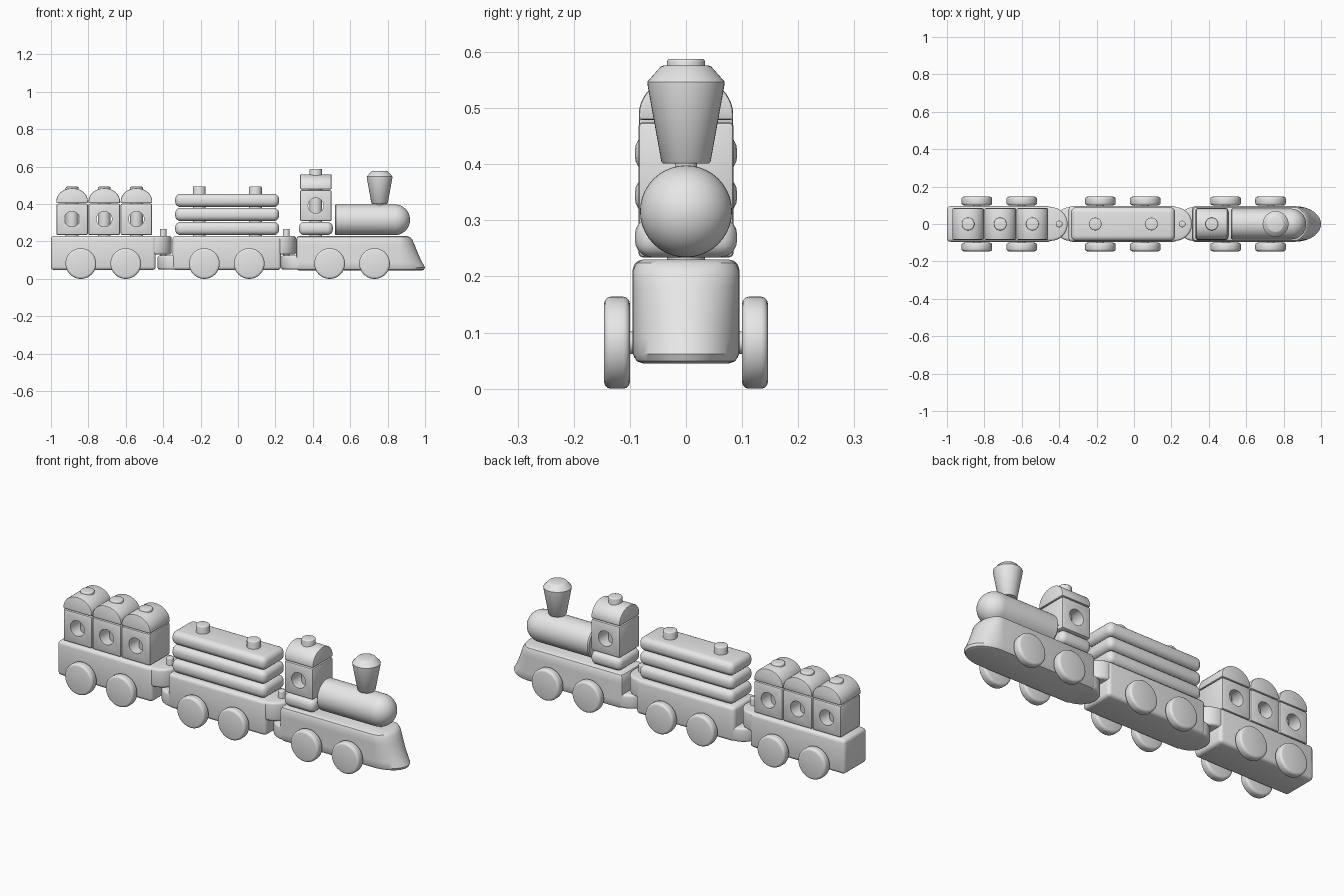
import bpy, bmesh
from math import sin, cos, pi, radians
from mathutils import Matrix

cube = bpy.data.objects.get("Cube")
if cube:
    bpy.data.objects.remove(cube)

grey = bpy.data.materials.new("plain_grey")
grey.use_nodes = True
grey.diffuse_color = (0.8, 0.8, 0.8, 1)
grey.node_tree.nodes["Principled BSDF"].inputs["Base Color"].default_value = (0.8, 0.8, 0.8, 1)


def smooth(ob):
    bpy.ops.object.select_all(action='DESELECT')
    ob.select_set(True)
    bpy.context.view_layer.objects.active = ob
    bpy.ops.object.shade_smooth_by_angle(angle=radians(35))


def finish(name, bm, bevel=0, segments=3):
    """Round the sharp edges and turn the bmesh into an object."""
    bmesh.ops.recalc_face_normals(bm, faces=bm.faces)
    if bevel:
        edges = [e for e in bm.edges if e.calc_face_angle(0) > radians(40)]
        bmesh.ops.bevel(bm, geom=edges, offset=bevel, segments=segments,
                        profile=0.5, affect='EDGES', clamp_overlap=True)
    mesh = bpy.data.meshes.new(name)
    bm.to_mesh(mesh)
    bm.free()
    mesh.materials.append(grey)
    ob = bpy.data.objects.new(name, mesh)
    bpy.context.collection.objects.link(ob)
    smooth(ob)
    return ob


def loft(name, rings, bevel=0, segments=3):
    """Skin a stack of closed rings and cap both ends."""
    bm = bmesh.new()
    loops = [[bm.verts.new(p) for p in ring] for ring in rings]
    n = len(loops[0])
    for a, b in zip(loops, loops[1:]):
        for i in range(n):
            j = (i + 1) % n
            bm.faces.new((a[i], a[j], b[j], b[i]))
    bm.faces.new(loops[0][::-1])
    bm.faces.new(loops[-1])
    return finish(name, bm, bevel, segments)


def box(name, x0, x1, half_y, z0, z1, bevel, segments=3):
    ring = [(x0, -half_y), (x1, -half_y), (x1, half_y), (x0, half_y)]
    return loft(name, [[(x, y, z) for x, y in ring] for z in (z0, z1)], bevel, segments)


def cylinder(name, centre, radius, length, axis='Z', bevel=0, sides=32):
    bm = bmesh.new()
    turn = Matrix.Rotation(pi / 2, 4, 'X') if axis == 'Y' else Matrix()
    bmesh.ops.create_cone(bm, cap_ends=True, segments=sides, radius1=radius, radius2=radius,
                          depth=length, matrix=Matrix.Translation(centre) @ turn)
    return finish(name, bm, bevel)


def lathe(name, profile, place, sides=40):
    """Revolve (radius, height) points around the local z axis."""
    rings = [[place @ Matrix.Rotation(2 * pi * i / sides, 4, 'Z') @ Matrix.Translation((r, 0, h))
              for i in range(sides)] for r, h in profile]
    return loft(name, [[m.translation for m in ring] for ring in rings])


def peg(name, x, z0, z1, radius=0.034):
    cylinder(name, (x, 0, (z0 + z1) / 2), radius, z1 - z0, bevel=0.006)


def tongue(name, x, side, z0, z1):
    """Half-round coupling plate pointing forwards (+1) or backwards (-1)."""
    r = 0.09
    ring = [(x + side * r * cos(a), r * sin(a)) for a in
            (-pi / 2 + pi * i / 24 for i in range(25))]
    ring += [(x - side * 0.04, r), (x - side * 0.04, -r)]
    loft(name, [[(px, py, z) for px, py in ring] for z in (z0, z1)], 0.012)


def window_block(name, x, z0, z1, window_z):
    """Cube with a round hole running from side to side."""
    block = box(name, x - 0.084, x + 0.084, 0.085, z0, z1, 0.008, 2)
    cutter = cylinder("window_cutter", (x, 0, window_z), 0.041, 0.4, 'Y')
    cutter.hide_render = True
    mod = block.modifiers.new("window", 'BOOLEAN')
    mod.object = cutter
    mod.operation = 'DIFFERENCE'
    mod.solver = 'EXACT'
    bpy.context.view_layer.objects.active = block
    bpy.ops.object.modifier_apply(modifier=mod.name)
    bpy.data.objects.remove(cutter)
    smooth(block)


def arched_roof(name, x, z, along):
    """Half-round roof whose ridge runs along the x or y axis."""
    half, rise, lip = 0.084, 0.07, 0.01
    arc = [(half * cos(pi * i / 24), z + lip + rise * sin(pi * i / 24)) for i in range(25)]
    arc += [(-half, z), (half, z)]
    rings = [[(x + d, u, h) if along == 'X' else (x + u, d, h) for u, h in arc]
             for d in (-half, half)]
    loft(name, rings, 0.005, 2)


# Rear wagon with three little houses
box("rear_wagon_base", -1.0, -0.44, 0.095, 0.047, 0.23, 0.018)
tongue("rear_wagon_coupling", -0.445, 1, 0.13, 0.229)
for i in range(3):
    x = -0.887 + 0.172 * i
    window_block(f"house_block_{i}", x, 0.234, 0.402, 0.32)
    arched_roof(f"house_roof_{i}", x, 0.405, 'Y')
    peg(f"house_peg_{i}", x, 0.22, 0.493)

# Middle wagon with stacked planks
box("middle_wagon_base", -0.35, 0.23, 0.095, 0.047, 0.23, 0.018)
tongue("middle_wagon_rear_coupling", -0.34, -1, 0.05, 0.125)
tongue("middle_wagon_front_coupling", 0.22, 1, 0.13, 0.229)
for i in range(3):
    z = 0.234 + 0.075 * i
    box(f"plank_{i}", -0.336, 0.22, 0.091, z, z + 0.071, 0.03, 5)
for i, x in enumerate((-0.207, 0.093)):
    peg(f"plank_peg_{i}", x, 0.22, 0.495)

# Coupling pins
for name, x in (("rear_coupling_pin", -0.4), ("front_coupling_pin", 0.258)):
    peg(name, x, 0.1, 0.268, 0.018)


# Engine base with a flared, rounded nose
def engine_ring(z, inset, nose):
    w, back, start, r = 0.095 - inset, 0.31 + inset, 0.86, 0.015
    ring = [(back, w - r), (back, r - w), (back + r * 0.3, r * 0.3 - w), (back + r, -w)]
    ring += [(start + (nose - start) * cos(a), w * sin(a)) for a in
             (-pi / 2 + pi * i / 24 for i in range(25))]
    ring += [(back + r, w), (back + r * 0.3, w - r * 0.3)]
    return [(x, y, z) for x, y in ring]


nose_profile = [(0.045, 0.018, 0.982), (0.049, 0.007, 0.994), (0.062, 0, 1.0), (0.09, 0, 0.984),
                (0.13, 0, 0.965), (0.18, 0, 0.945), (0.21, 0, 0.932),
                (0.224, 0.006, 0.92), (0.23, 0.018, 0.9)]
loft("engine_base", [engine_ring(*p) for p in nose_profile])
tongue("engine_coupling", 0.32, -1, 0.05, 0.125)

# Cab
box("cab_floor", 0.325, 0.507, 0.091, 0.234, 0.305, 0.03, 5)
window_block("cab_block", 0.416, 0.309, 0.475, 0.392)
arched_roof("cab_roof", 0.416, 0.479, 'X')
peg("cab_peg", 0.416, 0.22, 0.588)

# Boiler with a domed front
r = 0.082
dome = [(r * cos(a), 0.32 + r * sin(a)) for a in (pi / 2 * i / 12 for i in range(12))]
boiler = [(r - 0.006, 0), (r, 0.006)] + dome + [(0.002, 0.32 + r)]
lathe("boiler", boiler, Matrix.Translation((0.518, 0, 0.316)) @ Matrix.Rotation(pi / 2, 4, 'Y'))

# Chimney
chimney = [(0.02, 0.36), (0.02, 0.401), (0.04, 0.401), (0.044, 0.405), (0.068, 0.538),
           (0.069, 0.547), (0.045, 0.574), (0.04, 0.576)]
lathe("chimney", chimney, Matrix.Translation((0.757, 0, 0)))

# Wheels and axles
for i, x in enumerate((-0.84, -0.6, -0.18, 0.06, 0.49, 0.73)):
    cylinder(f"axle_{i}", (x, 0, 0.082), 0.02, 0.22, 'Y', sides=16)
    for side, y in (("right", -0.123), ("left", 0.123)):
        cylinder(f"{side}_wheel_{i}", (x, y, 0.082), 0.082, 0.046, 'Y', 0.012, 40)
